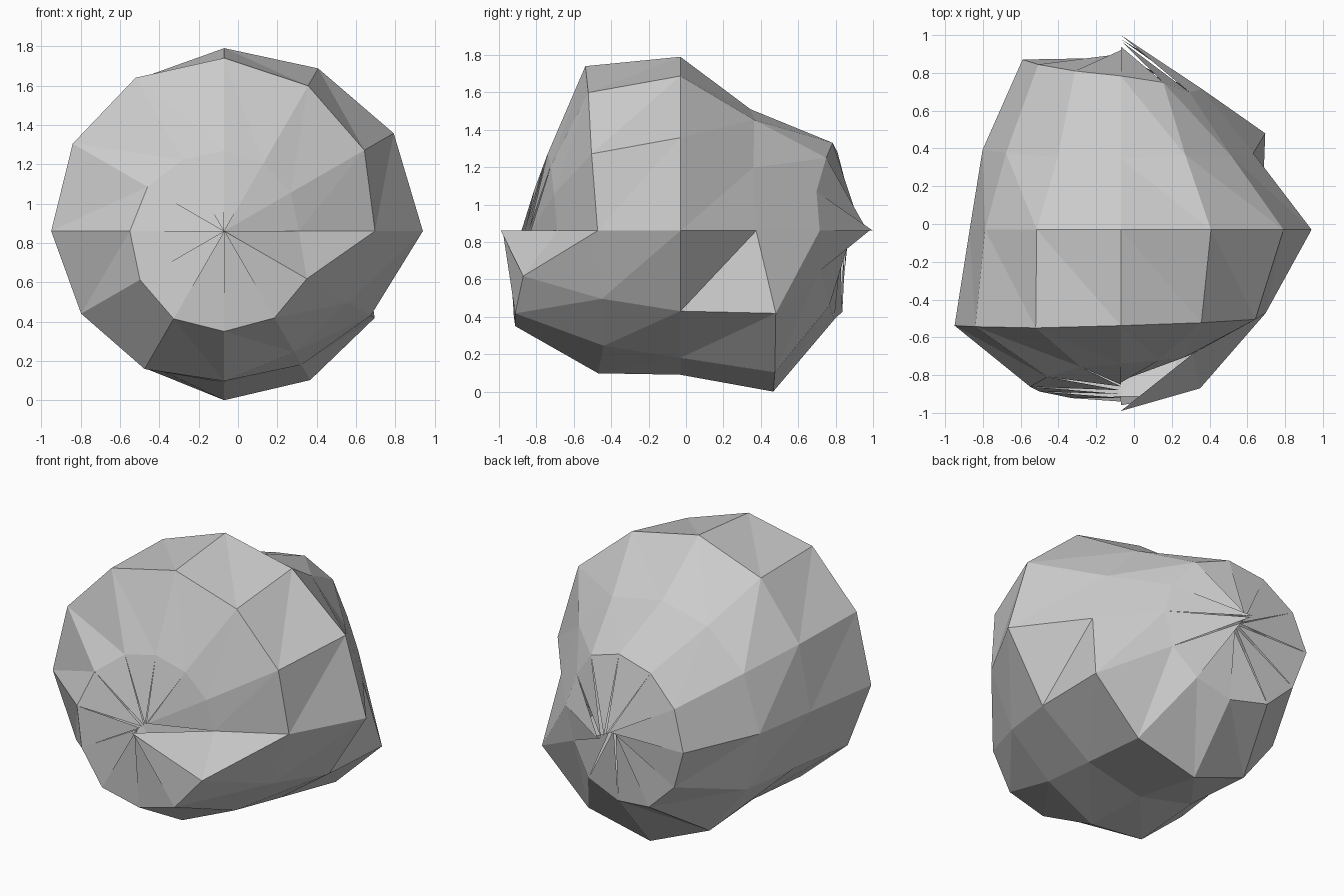
import bpy, bmesh
from math import sin, cos, radians
from mathutils import Vector

if "Cube" in bpy.data.objects:
    bpy.data.objects.remove(bpy.data.objects["Cube"])

CENTRE = Vector((-0.07, -0.03, 0.86))

# Boulder: a 12-sided sphere lying along y; radius at every 30 degrees,
# starting at +x and turning toward +z, one row per ring from front to back
rings = [
    (0.76, 0.78, 0.80, 0.82, 0.84, 0.90, 0.96, 0.99, 1.03, 1.02, 1.02, 0.97),
    (0.885, 0.95, 0.985, 1.016, 1.04, 1.027, 1.016, 0.97, 0.935, 0.88, 0.82, 0.84),
    (1.01, 0.995, 0.955, 0.93, 0.89, 0.83, 0.80, 0.79, 0.78, 0.77, 0.785, 0.86),
    (0.81, 0.78, 0.79, 0.75, 0.77, 0.81, 0.845, 0.87, 0.93, 0.993, 1.01, 1.02),
    (0.86, 0.84, 0.90, 0.94, 0.97, 1.01, 1.04, 1.01, 1.00, 0.95, 0.92, 0.86),
]
# Each wedge has its own tip, which leaves the thin slits at both ends
front_tips = (0.80, 0.80, 0.81, 0.82, 0.83, 0.85, 0.87, 0.89, 0.91, 0.93, 0.95, 0.96)
back_tips = (1.03, 1.00, 0.97, 0.95, 0.93, 0.91, 0.89, 0.87, 0.85, 0.87, 0.92, 1.01)


def point(radius, colat, turn):
    c, t = radians(colat), radians(turn)
    return CENTRE + radius * Vector((sin(c) * cos(t), -cos(c), sin(c) * sin(t)))


bm = bmesh.new()
grid = [[bm.verts.new(point(r, 30 * (j + 1), 30 * i)) for i, r in enumerate(row)]
        for j, row in enumerate(rings)]

# Side facets
for a, b in zip(grid, grid[1:]):
    for i in range(12):
        n = (i + 1) % 12
        bm.faces.new((a[i], a[n], b[n])[::-1])
        bm.faces.new((a[i], b[n], b[i])[::-1])

# End wedges
for i in range(12):
    n = (i + 1) % 12
    front = bm.verts.new(point(front_tips[i], 0, 0))
    back = bm.verts.new(point(back_tips[i], 180, 0))
    bm.faces.new((front, grid[0][i], grid[0][n]))
    bm.faces.new((back, grid[-1][n], grid[-1][i]))

# Face outward
bm.normal_update()
for f in bm.faces:
    if f.normal.dot(f.calc_center_median() - CENTRE) < 0:
        f.normal_flip()

mesh = bpy.data.meshes.new("boulder")
bm.to_mesh(mesh)
bm.free()
bpy.context.collection.objects.link(bpy.data.objects.new("boulder", mesh))
